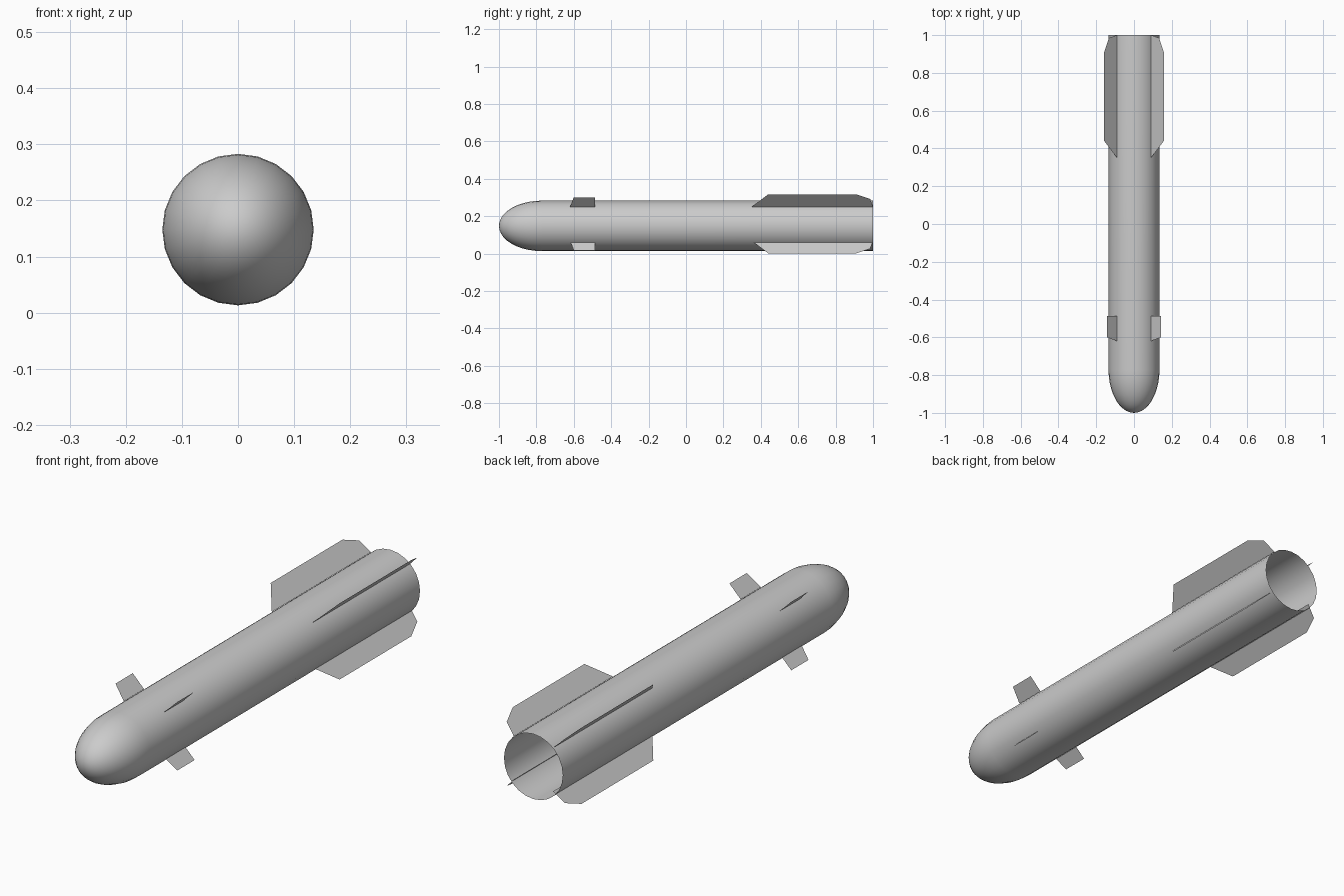
import bpy, bmesh, math
from mathutils import Matrix, Vector

cube = bpy.data.objects.get("Cube")
if cube:
    bpy.data.objects.remove(cube, do_unlink=True)

SIDES = 24
RADIUS = 0.135
BODY_Z = 0.148
FIN_Z = 0.159
NOSE_LENGTH = 0.23


def material(name, value):
    mat = bpy.data.materials.new(name)
    mat.use_nodes = True
    colour = (value, value, value, 1)
    mat.diffuse_color = colour
    mat.node_tree.nodes["Principled BSDF"].inputs["Base Color"].default_value = colour
    return mat


grey = material("light grey", 0.6)


def make_object(name, bm):
    mesh = bpy.data.meshes.new(name)
    bm.to_mesh(mesh)
    bm.free()
    mesh.materials.append(grey)
    obj = bpy.data.objects.new(name, mesh)
    bpy.context.collection.objects.link(obj)
    return obj


# Hollow body: an elliptical nose and a straight tube, open at the tail
profile = []
for i in range(11):
    a = i / 10 * math.pi / 2
    profile.append((RADIUS * math.sin(a), -1 + NOSE_LENGTH * (1 - math.cos(a))))
profile.append((RADIUS, 1))

bm = bmesh.new()
points = [bm.verts.new((r, y, 0)) for r, y in profile]
edges = [bm.edges.new(pair) for pair in zip(points, points[1:])]
bmesh.ops.spin(bm, geom=points + edges, cent=(0, 0, 0), axis=(0, 1, 0),
               angle=math.tau, steps=SIDES)
bmesh.ops.remove_doubles(bm, verts=bm.verts, dist=0.0005)
bmesh.ops.recalc_face_normals(bm, faces=bm.faces)
# Make sure the shell faces outwards
side = max(bm.faces, key=lambda f: f.calc_area())
centre = side.calc_center_median()
if side.normal.dot(Vector((centre.x, 0, centre.z))) < 0:
    bmesh.ops.reverse_faces(bm, faces=bm.faces)
body = make_object("body", bm)
body.location.z = BODY_Z
bpy.context.view_layer.objects.active = body
body.select_set(True)
bpy.ops.object.shade_smooth_by_angle(angle=math.radians(40))
body.select_set(False)


# Thin diagonal plates, outlined by sideways offset and length position
def fin(name, outline, turn):
    bm = bmesh.new()
    bm.faces.new([bm.verts.new((u * math.sqrt(2), y, 0)) for u, y in outline])
    bm.transform(Matrix.Rotation(turn, 4, "Y"))
    obj = make_object(name, bm)
    obj.location.z = FIN_Z


tail_outline = [(0.09, 0.35), (0.158, 0.44), (0.158, 0.91),
                (0.133, 0.985), (0.09, 1)]
front_outline = [(0.09, -0.62), (0.142, -0.60), (0.142, -0.487), (0.09, -0.487)]

positions = ["upper_left", "lower_left", "lower_right", "upper_right"]
for i, place in enumerate(positions):
    turn = -math.pi / 4 + i * math.pi / 2
    fin("tail_fin_" + place, tail_outline, turn)
    fin("front_fin_" + place, front_outline, turn)
